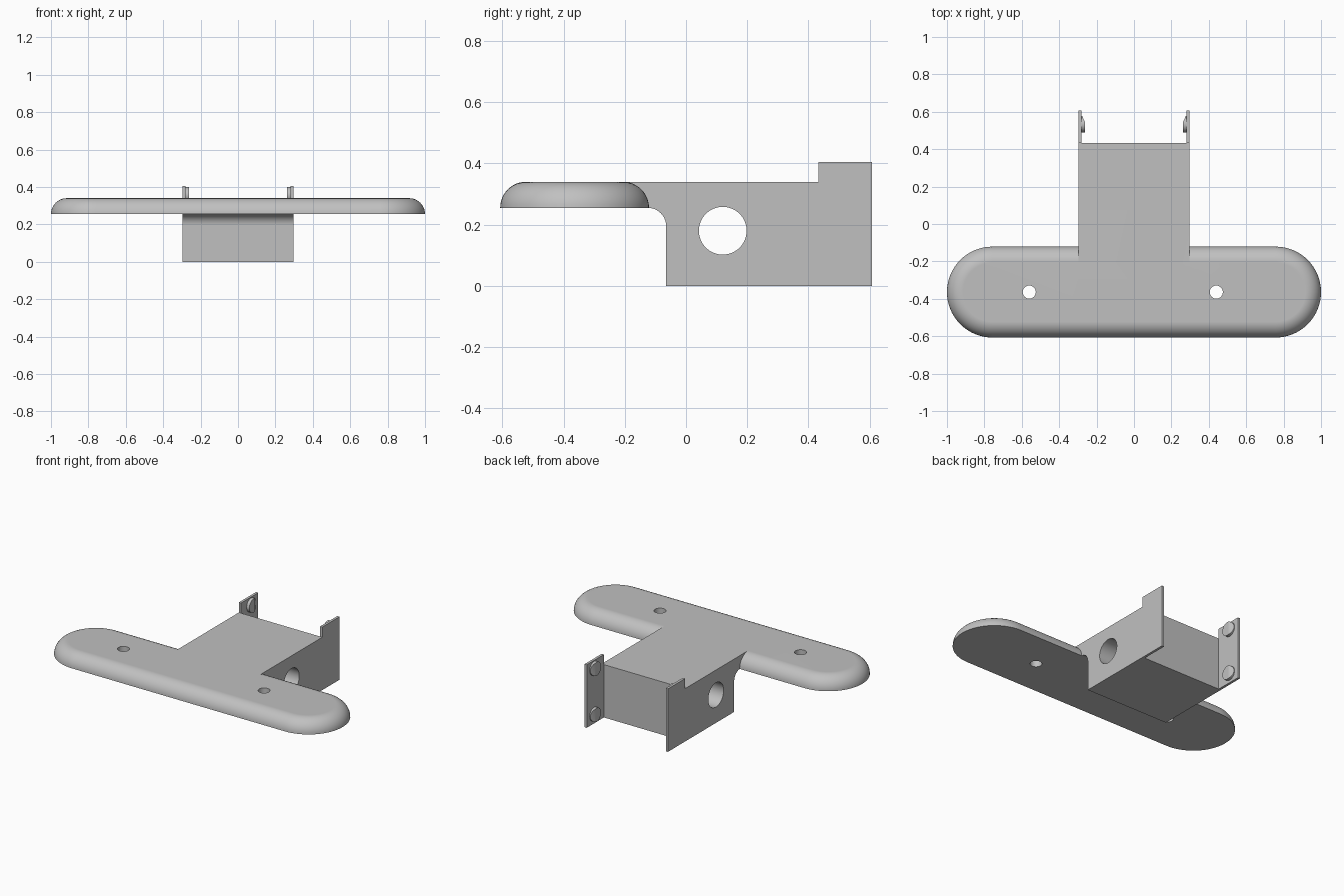
import bpy, bmesh, math
from mathutils import Matrix, Vector

if "Cube" in bpy.data.objects:
    bpy.data.objects.remove(bpy.data.objects["Cube"])

grey = bpy.data.materials.new("light_grey")
grey.diffuse_color = (0.53, 0.53, 0.53, 1)
grey.use_nodes = True
grey.node_tree.nodes["Principled BSDF"].inputs["Base Color"].default_value = grey.diffuse_color


def finish(name, bm):
    bmesh.ops.recalc_face_normals(bm, faces=bm.faces)
    me = bpy.data.meshes.new(name)
    bm.to_mesh(me)
    bm.free()
    me.materials.append(grey)
    ob = bpy.data.objects.new(name, me)
    bpy.context.collection.objects.link(ob)
    return ob


def activate(ob):
    bpy.ops.object.select_all(action='DESELECT')
    ob.select_set(True)
    bpy.context.view_layer.objects.active = ob


def smooth(ob):
    activate(ob)
    bpy.ops.object.shade_smooth_by_angle(angle=math.radians(30))


def loft(name, rings):
    """Closed solid through a stack of equal-length rings."""
    bm = bmesh.new()
    vs = [[bm.verts.new(p) for p in r] for r in rings]
    n = len(vs[0])
    for a, b in zip(vs, vs[1:]):
        for i in range(n):
            j = (i + 1) % n
            bm.faces.new((a[i], a[j], b[j], b[i]))
    bm.faces.new(vs[0][::-1])
    bm.faces.new(vs[-1])
    return finish(name, bm)


def cylinder(name, centre, r, depth, axis, seg=48):
    bm = bmesh.new()
    rot = Matrix.Rotation(math.pi / 2, 4, 'Y') if axis == 'X' else Matrix()
    bmesh.ops.create_cone(bm, cap_ends=True, segments=seg, radius1=r, radius2=r,
                          depth=depth, matrix=Matrix.Translation(centre) @ rot)
    return finish(name, bm)


def boolean(ob, other, op):
    m = ob.modifiers.new("bool", 'BOOLEAN')
    m.operation, m.solver, m.object = op, 'EXACT', other
    activate(ob)
    bpy.ops.object.modifier_apply(modifier=m.name)
    bpy.data.objects.remove(other)


# rounded bar: stadium outline with a quarter-round top edge
R, YC, Z0, Z1 = 0.243, -0.364, 0.255, 0.34


def stadium(r, z):
    pts = []
    for side in (1, -1):
        for i in range(33):
            a = -math.pi / 2 + math.pi * i / 32
            pts.append((side * (1 - R + r * math.cos(a)), YC + side * r * math.sin(a), z))
    return pts


h = Z1 - Z0
rings = []
for i in range(13):
    a = math.pi / 2 * i / 12
    rings.append(stadium(R - h * (1 - math.cos(a)), Z0 + h * math.sin(a)))
bracket = loft("bracket_body", rings)

# block with a concave fillet under the bar
W, BACK = 0.297, 0.433
fillet = [(-0.125 + 0.06 * math.sin(a), 0.195 + 0.06 * math.cos(a))
          for a in (math.pi / 2 * i / 10 for i in range(11))]
profile = [(-0.4, Z1), (-0.4, Z0)] + fillet + [(-0.065, 0), (BACK, 0), (BACK, Z1)]
block = loft("block", [[(x, y, z) for y, z in profile] for x in (-W, W)])
boolean(bracket, block, 'UNION')

# cross hole and two mounting holes
boolean(bracket, cylinder("cut", (0, 0.12, 0.18), 0.078, 1, 'X', 64), 'DIFFERENCE')
for x in (-0.56, 0.44):
    boolean(bracket, cylinder("cut", (x, YC, 0.3), 0.035, 0.5, 'Z', 32), 'DIFFERENCE')
smooth(bracket)
wn = bracket.modifiers.new("weighted", 'WEIGHTED_NORMAL')
wn.keep_sharp = True

for side, label in ((1, "right"), (-1, "left")):
    # side plate behind the block
    outline = [(BACK, 0), (0.607, 0), (0.607, 0.405), (BACK, 0.405)]
    loft(label + "_plate", [[(side * x, y, z) for y, z in outline] for x in (0.281, W)])
    # snap buttons with a ramp towards the open end
    for z, pos in ((0.06, "lower"), (0.355, "upper")):
        bm = bmesh.new()
        bmesh.ops.create_cone(bm, cap_ends=True, segments=32, radius1=0.044, radius2=0.044,
                              depth=0.02, matrix=Matrix.Translation((0.272, 0.533, z))
                              @ Matrix.Rotation(math.pi / 2, 4, 'Y'))
        cut = bmesh.ops.bisect_plane(bm, geom=bm.verts[:] + bm.edges[:] + bm.faces[:],
                                     plane_co=(0.262, 0.545, z),
                                     plane_no=Vector((-0.028, 0.013, 0)).normalized(),
                                     clear_outer=True)
        edges = [e for e in cut["geom_cut"] if isinstance(e, bmesh.types.BMEdge)]
        bmesh.ops.contextual_create(bm, geom=edges)
        bmesh.ops.scale(bm, vec=(side, 1, 1), verts=bm.verts)
        smooth(finish(f"{label}_{pos}_button", bm))
